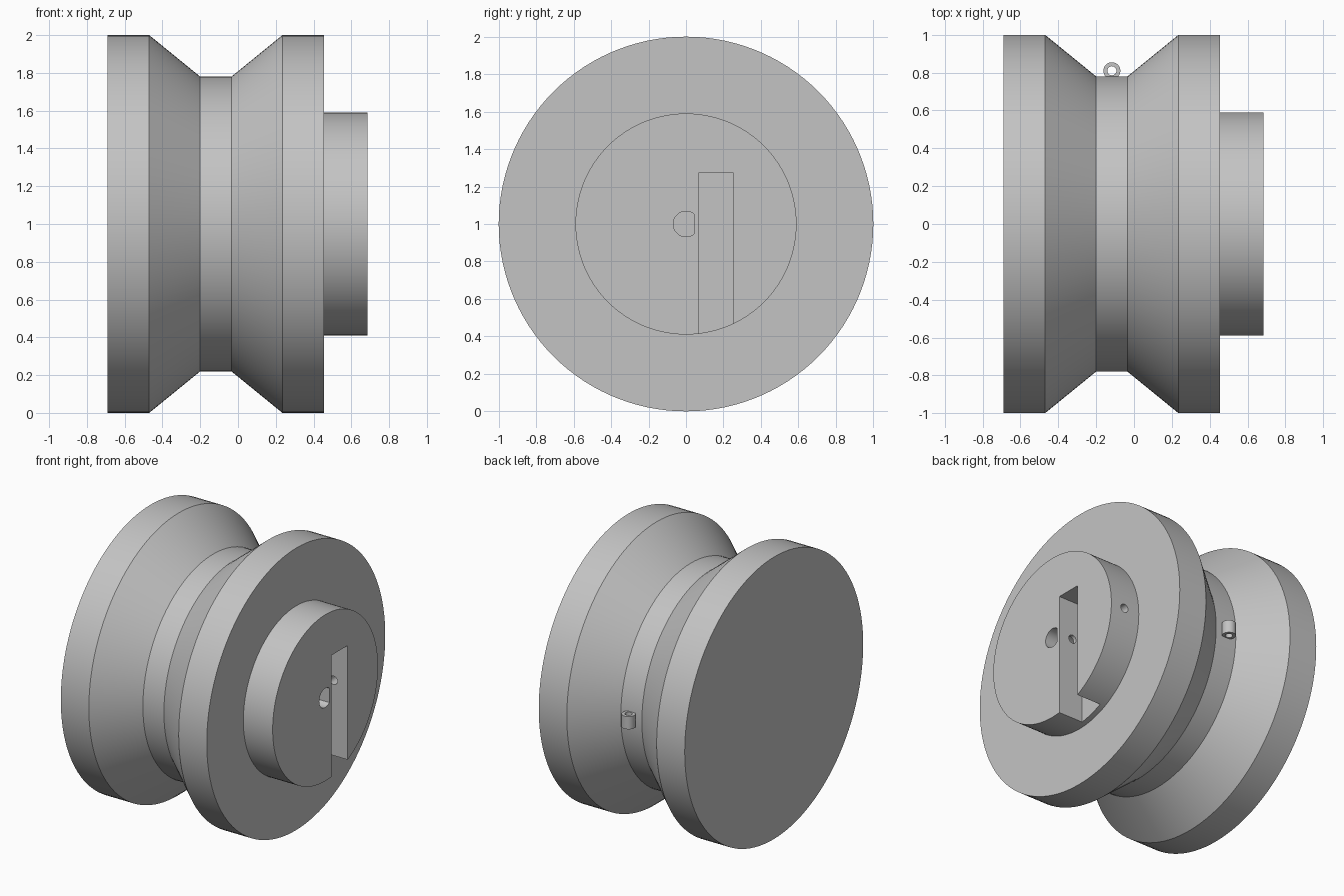
import bpy, bmesh, math
from mathutils import Matrix

cube = bpy.data.objects.get("Cube")
if cube:
    bpy.data.objects.remove(cube, do_unlink=True)

grey = bpy.data.materials.new("plain grey")
grey.use_nodes = True
GREY = (0.55, 0.55, 0.55, 1)
grey.diffuse_color = GREY
grey.node_tree.nodes["Principled BSDF"].inputs["Base Color"].default_value = GREY

SEGMENTS = 120
AXLE = Matrix.Translation((0, 0, 1)) @ Matrix.Rotation(math.pi / 2, 4, 'Y')


def add_object(name, bm, matrix):
    bmesh.ops.recalc_face_normals(bm, faces=bm.faces)
    bm.transform(matrix)
    mesh = bpy.data.meshes.new(name)
    bm.to_mesh(mesh)
    bm.free()
    mesh.materials.append(grey)
    obj = bpy.data.objects.new(name, mesh)
    bpy.context.collection.objects.link(obj)
    return obj


def lathe(name, profile, matrix, segments, closed=False):
    """Revolve (radius, height) points about local z, capping open ends."""
    bm = bmesh.new()
    rings = []
    for r, h in profile:
        angles = [2 * math.pi * i / segments for i in range(segments)]
        rings.append([bm.verts.new((r * math.cos(a), r * math.sin(a), h)) for a in angles])
    pairs = list(zip(rings, rings[1:]))
    if closed:
        pairs.append((rings[-1], rings[0]))
    else:
        bm.faces.new(rings[0])
        bm.faces.new(rings[-1])
    for a, b in pairs:
        for i in range(segments):
            j = (i + 1) % segments
            bm.faces.new((a[i], a[j], b[j], b[i]))
    return add_object(name, bm, matrix)


def box(name, low, high):
    bm = bmesh.new()
    bmesh.ops.create_cube(bm, size=1)
    size = [b - a for a, b in zip(low, high)]
    middle = [(a + b) / 2 for a, b in zip(low, high)]
    return add_object(name, bm, Matrix.Translation(middle) @ Matrix.Diagonal((*size, 1)))


def cut(target, cutter):
    mod = target.modifiers.new(cutter.name, 'BOOLEAN')
    mod.operation = 'DIFFERENCE'
    mod.solver = 'EXACT'
    mod.object = cutter
    bpy.context.view_layer.objects.active = target
    bpy.ops.object.modifier_apply(modifier=mod.name)
    bpy.data.objects.remove(cutter, do_unlink=True)


def smooth(obj):
    bpy.ops.object.select_all(action='DESELECT')
    obj.select_set(True)
    bpy.context.view_layer.objects.active = obj
    bpy.ops.object.shade_smooth_by_angle(angle=math.radians(25))


# Grooved drum with its stepped hub
spool = lathe("spool", [
    (1, -0.69), (1, -0.47), (0.78, -0.2), (0.78, -0.035),
    (1, 0.235), (1, 0.455), (0.59, 0.455), (0.59, 0.685)], AXLE, SEGMENTS)

# Nut slot, open at the bottom of the hub
cut(spool, box("nut_slot", (0.495, 0.07, 0.3), (0.8, 0.25, 1.275)))

# D-shaped shaft bore: a round cutter with one flat side
bore = lathe("shaft_bore", [(0.068, 0.1), (0.068, 0.8)], AXLE, 40)
cut(bore, box("bore_flat", (0, 0.045, 0.8), (0.9, 0.2, 1.2)))
cut(spool, bore)

# Set screw hole running from the hub rim through the slot to the bore
SCREW = Matrix.Translation((0.575, 0, 1)) @ Matrix.Rotation(-math.pi / 2, 4, 'X')
cut(spool, lathe("screw_hole", [(0.03, 0), (0.03, 0.8)], SCREW, 32))
smooth(spool)

# Small eyelet standing in the groove at the back
eyelet = lathe("cord_eyelet", [
    (0.045, -0.045), (0.045, 0.045), (0.024, 0.045), (0.024, -0.045)],
    Matrix.Translation((-0.117, 0.81, 1)), 32, closed=True)
smooth(eyelet)
